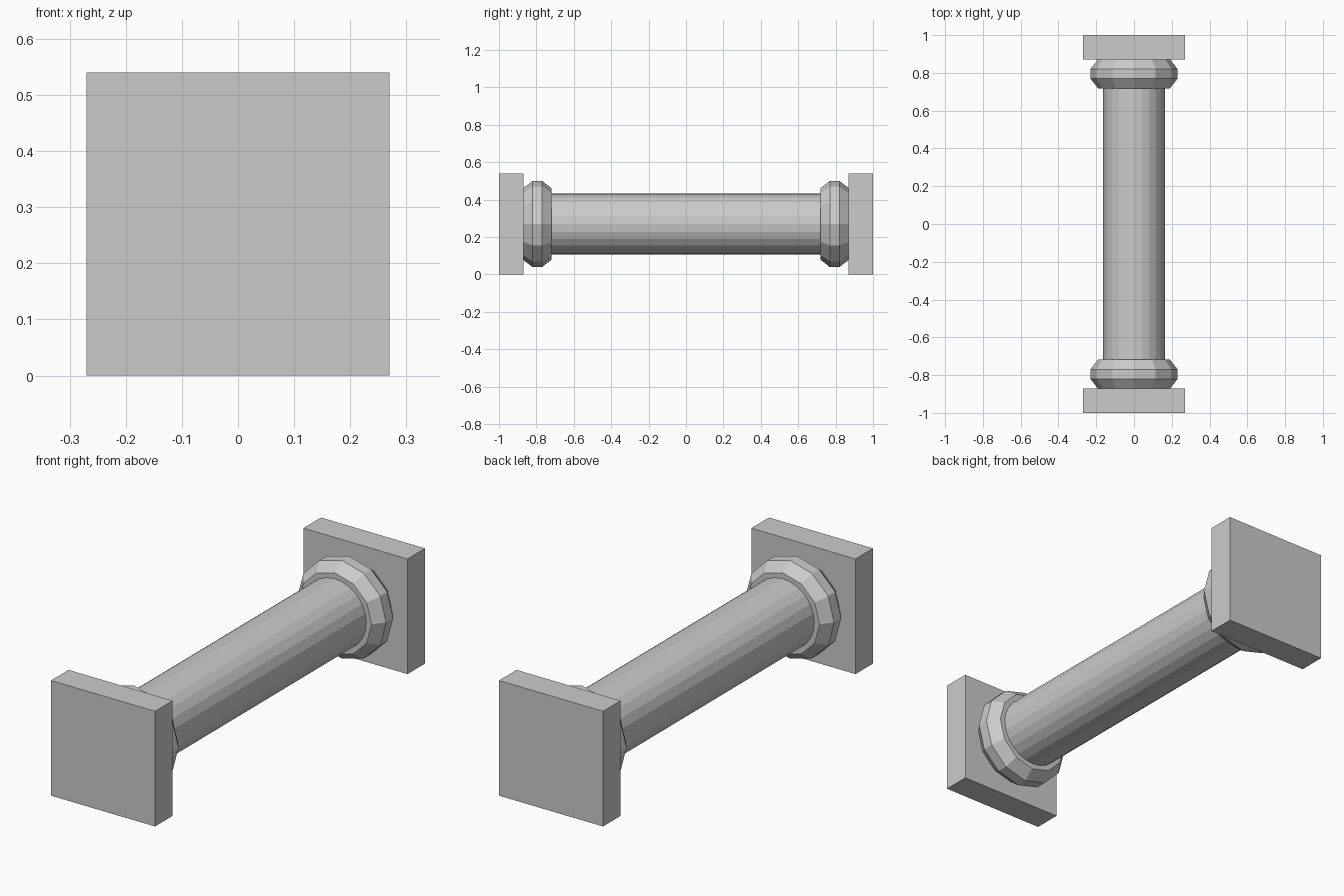
import bpy, bmesh, math

if "Cube" in bpy.data.objects:
    bpy.data.objects.remove(bpy.data.objects["Cube"])

HALF = 0.27          # half width of the end plates, also the axis height
stone = bpy.data.materials.new("grey stone")
stone.diffuse_color = (0.6, 0.6, 0.6, 1)
stone.use_nodes = True
stone.node_tree.nodes["Principled BSDF"].inputs["Base Color"].default_value = stone.diffuse_color


def lathe(name, profile, sides):
    """Flat-faced solid turned around the y axis; profile is (radius, y)."""
    bm = bmesh.new()
    rings = []
    for r, y in profile:
        angles = [2 * math.pi * i / sides for i in range(sides)]
        rings.append([bm.verts.new((r * math.cos(a), y, HALF + r * math.sin(a))) for a in angles])
    for a, b in zip(rings, rings[1:]):
        for i in range(sides):
            j = (i + 1) % sides
            bm.faces.new((a[i], a[j], b[j], b[i]))
    bm.faces.new(rings[0])
    bm.faces.new(rings[-1])
    finish(name, bm)


def block(name, y0, y1):
    bm = bmesh.new()
    bmesh.ops.create_cube(bm, size=1)
    for v in bm.verts:
        v.co = (v.co.x * 2 * HALF, (y0 + y1) / 2 + v.co.y * (y1 - y0), HALF + v.co.z * 2 * HALF)
    finish(name, bm)


def finish(name, bm):
    bmesh.ops.recalc_face_normals(bm, faces=bm.faces)
    mesh = bpy.data.meshes.new(name)
    bm.to_mesh(mesh)
    bm.free()
    mesh.materials.append(stone)
    bpy.context.collection.objects.link(bpy.data.objects.new(name, mesh))


# Long round shaft
lathe("shaft", [(0.163, -0.87), (0.163, 0.87)], 24)

# Bulging collar and square plate at each end
for label, s in (("base", -1), ("top", 1)):
    c = 0.795 * s
    lathe(label + "_collar",
          [(0.19, c - 0.077), (0.23, c - 0.026), (0.23, c + 0.026), (0.19, c + 0.077)], 12)
    block(label + "_plate", *sorted((0.87 * s, 1.0 * s)))
